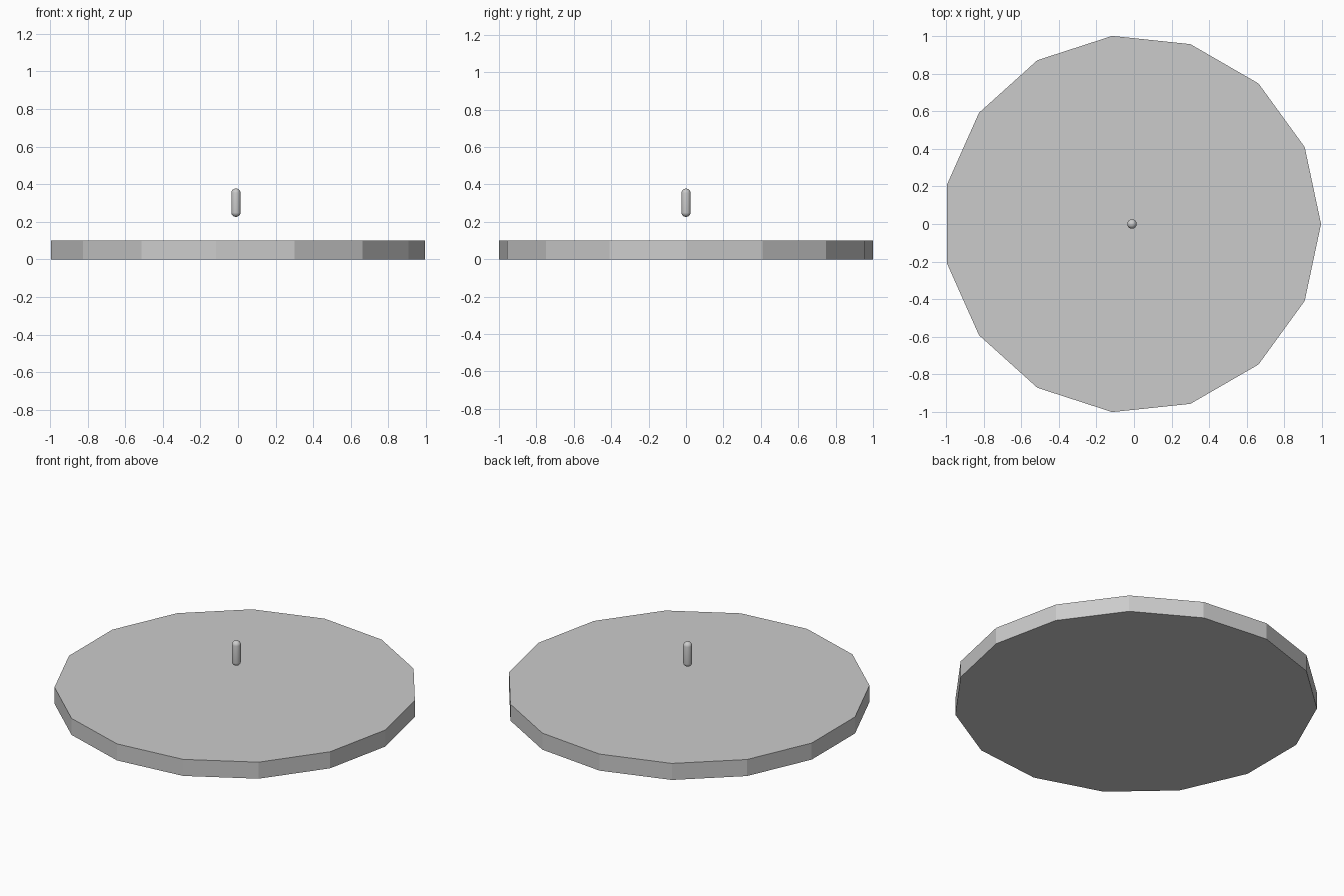
import bpy, bmesh, math

if "Cube" in bpy.data.objects:
    bpy.data.objects.remove(bpy.data.objects["Cube"])

R = 1.0055                        # disc corner radius
CX = -R * (1 - math.cos(math.pi / 15)) / 2   # centres the odd-sided disc's bounds

# Fifteen-sided flat disc, one corner pointing to +x
bpy.ops.mesh.primitive_cylinder_add(vertices=15, radius=R, depth=0.101,
                                    location=(0, 0, 0.0505))
disc = bpy.context.object
disc.name = "base_disc"
disc.rotation_euler.z = -math.pi / 2   # first vertex lies on +y by default
bpy.ops.object.transform_apply(location=True, rotation=True, scale=True)
disc.location.x = CX

# Floating pill: a sphere stretched into a capsule at its equator
r, half = 0.025, 0.0755
bm = bmesh.new()
bmesh.ops.create_uvsphere(bm, u_segments=32, v_segments=17, radius=r)
for v in bm.verts:
    v.co.z += math.copysign(half - r, v.co.z)
mesh = bpy.data.meshes.new("pill")
bm.to_mesh(mesh)
bm.free()
pill = bpy.data.objects.new("pill", mesh)
pill.location = (CX, 0, 0.302)
bpy.context.collection.objects.link(pill)
for p in mesh.polygons:
    p.use_smooth = True
